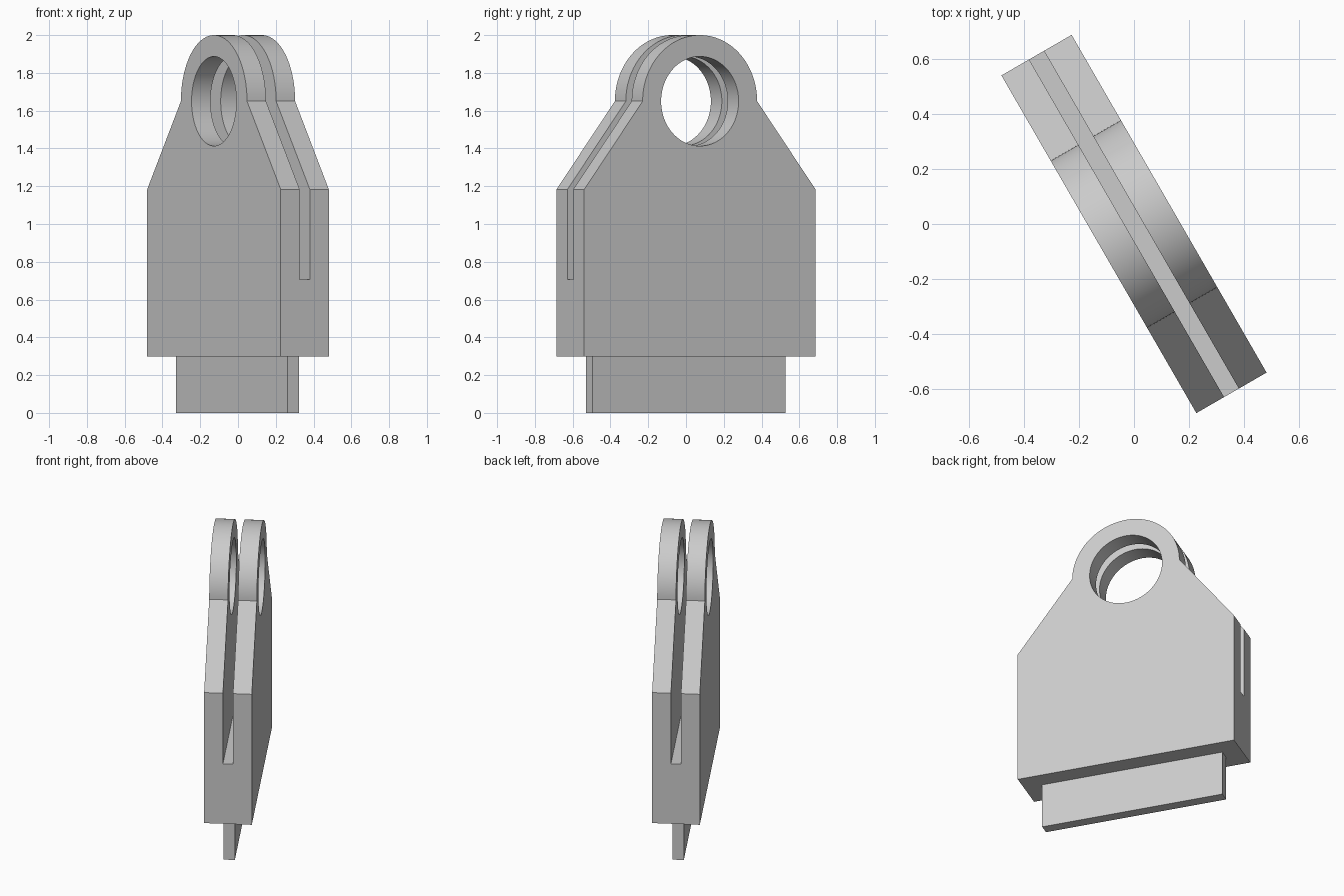
import bpy
import bmesh
import math

cube = bpy.data.objects.get("Cube")
if cube:
    bpy.data.objects.remove(cube, do_unlink=True)

TURN = math.radians(-60)      # the plate stands turned about z
HALF_W, HALF_T = 0.707, 0.147
BASE_Z, SHOULDER_Z, SLOT_Z, EYE_Z = 0.298, 1.183, 0.705, 1.65
EYE_R, HOLE_R = 0.35, 0.237

gray = bpy.data.materials.new("plain_gray")
gray.use_nodes = True
gray.diffuse_color = (0.6, 0.6, 0.6, 1)
gray.node_tree.nodes["Principled BSDF"].inputs["Base Color"].default_value = (0.6, 0.6, 0.6, 1)


def arc(radius, start, end, steps):
    """Points of an arc around the eye centre."""
    angles = [start + (end - start) * i / steps for i in range(steps + 1)]
    return [(radius * math.cos(a), EYE_Z + radius * math.sin(a)) for a in angles]


def slab(name, profile, y0, y1):
    """Extrude an x-z profile through the thickness, from y0 to y1."""
    bm = bmesh.new()
    face = bm.faces.new([bm.verts.new((x, y0, z)) for x, z in profile])
    moved = bmesh.ops.extrude_face_region(bm, geom=[face])["geom"]
    bmesh.ops.translate(bm, vec=(0, y1 - y0, 0),
                        verts=[v for v in moved if isinstance(v, bmesh.types.BMVert)])
    bmesh.ops.recalc_face_normals(bm, faces=bm.faces)
    mesh = bpy.data.meshes.new(name)
    bm.to_mesh(mesh)
    bm.free()
    mesh.materials.append(gray)
    obj = bpy.data.objects.new(name, mesh)
    bpy.context.collection.objects.link(obj)
    obj.rotation_euler.z = TURN
    return obj


def rectangle(half, z0, z1):
    return [(-half, z0), (half, z0), (half, z1), (-half, z1)]


def cut(target, cutter):
    """Subtract the cutter and discard it."""
    cutter.hide_render = True
    mod = target.modifiers.new("cut", 'BOOLEAN')
    mod.operation, mod.solver, mod.object = 'DIFFERENCE', 'EXACT', cutter
    bpy.context.view_layer.objects.active = target
    bpy.ops.object.modifier_apply(modifier=mod.name)
    bpy.data.objects.remove(cutter, do_unlink=True)


# Body: square base, sloping shoulders and a round eye
outline = [(-HALF_W, SHOULDER_Z), (-HALF_W, BASE_Z), (HALF_W, BASE_Z), (HALF_W, SHOULDER_Z)]
body = slab("clevis_body", outline + arc(EYE_R, 0, math.pi, 48), -HALF_T, HALF_T)

# Slot that divides the upper body into two lugs, and the pin hole through both
cut(body, slab("slot_cutter", rectangle(1, SLOT_Z, 2.2), -0.031, 0.031))
cut(body, slab("hole_cutter", arc(HOLE_R, 0, math.tau, 96)[:-1], -0.3, 0.3))

# Thin tab under the base
tab = slab("mounting_tab", rectangle(0.589, 0, BASE_Z), -0.038, 0.032)

for obj in (body, tab):
    bpy.ops.object.select_all(action='DESELECT')
    obj.select_set(True)
    bpy.context.view_layer.objects.active = obj
    bpy.ops.object.shade_smooth_by_angle(angle=math.radians(25))
